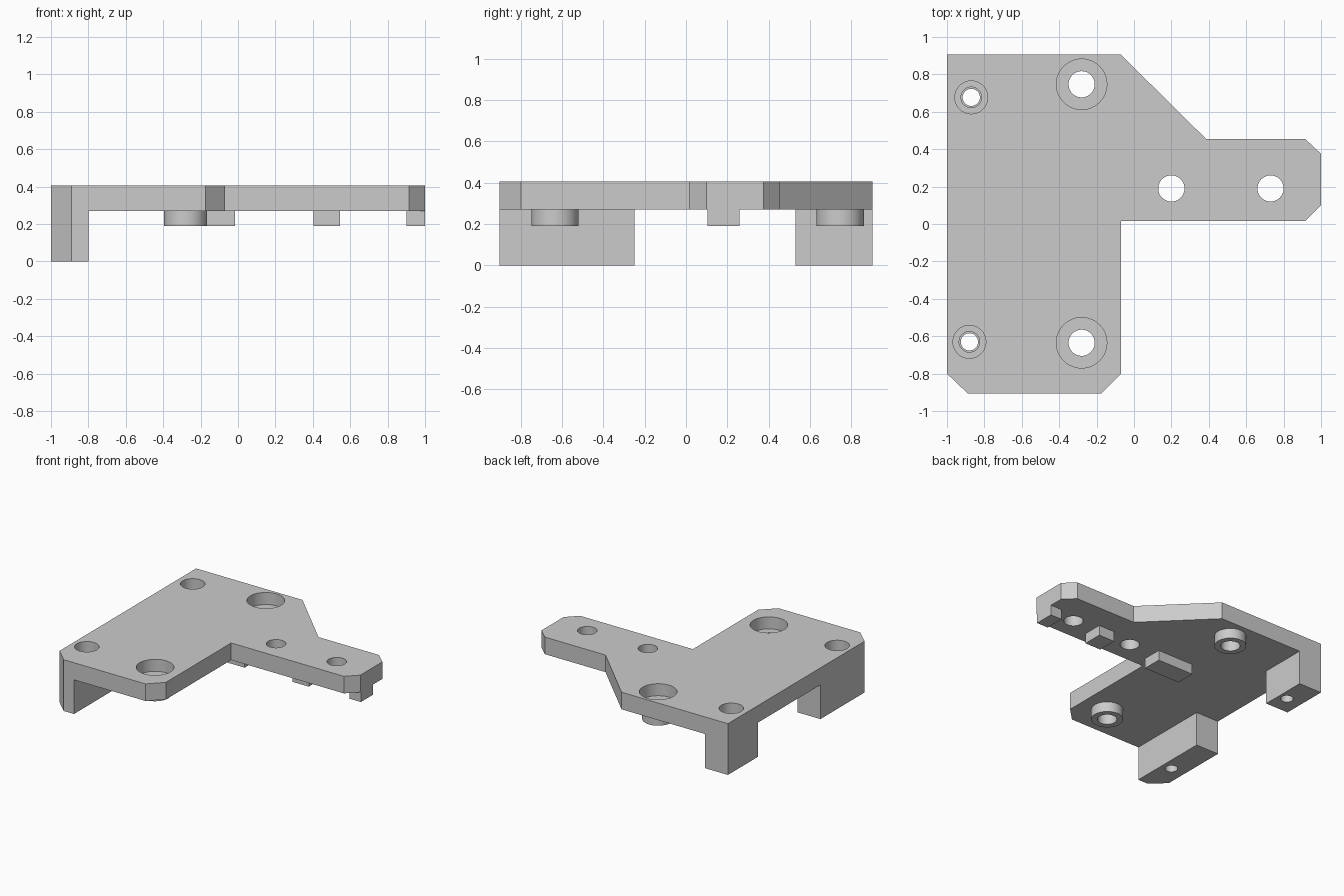
import bpy, bmesh, math

cube = bpy.data.objects.get("Cube")
if cube:
    bpy.data.objects.remove(cube, do_unlink=True)

grey = bpy.data.materials.new("plain_grey")
grey.use_nodes = True
grey.diffuse_color = (0.6, 0.6, 0.6, 1)
grey.node_tree.nodes["Principled BSDF"].inputs["Base Color"].default_value = (0.6, 0.6, 0.6, 1)

PLATE_BOTTOM, PLATE_TOP = 0.27, 0.405
TAB_BOTTOM, BORE_FLOOR = 0.19, 0.31
OVERLAP = 0.33  # lower parts run up into the plate


def prism(name, outline, z0, z1):
    """Extrude a closed xy outline between two heights."""
    bm = bmesh.new()
    face = bm.faces.new([bm.verts.new((x, y, z0)) for x, y in outline])
    up = bmesh.ops.extrude_face_region(bm, geom=[face])["geom"]
    verts = [v for v in up if isinstance(v, bmesh.types.BMVert)]
    bmesh.ops.translate(bm, verts=verts, vec=(0, 0, z1 - z0))
    bmesh.ops.recalc_face_normals(bm, faces=bm.faces)
    mesh = bpy.data.meshes.new(name)
    bm.to_mesh(mesh)
    bm.free()
    mesh.materials.append(grey)
    obj = bpy.data.objects.new(name, mesh)
    bpy.context.collection.objects.link(obj)
    return obj


def box(name, x0, x1, y0, y1, z0, z1):
    return prism(name, [(x0, y0), (x1, y0), (x1, y1), (x0, y1)], z0, z1)


def cylinder(name, x, y, r, z0, z1, sides=48):
    angles = [2 * math.pi * i / sides for i in range(sides)]
    return prism(name, [(x + r * math.cos(a), y + r * math.sin(a)) for a in angles], z0, z1)


def combine(target, other, operation):
    """Apply a boolean and remove the helper solid."""
    mod = target.modifiers.new(operation.lower(), 'BOOLEAN')
    mod.operation, mod.solver, mod.object = operation, 'EXACT', other
    bpy.ops.object.select_all(action='DESELECT')
    bpy.context.view_layer.objects.active = target
    target.select_set(True)
    bpy.ops.object.modifier_apply(modifier=mod.name)
    bpy.data.objects.remove(other, do_unlink=True)


# Main plate with its side arm
bracket = prism("mounting_bracket", [
    (-1, 0.905), (-1, -0.8), (-0.89, -0.905), (-0.175, -0.905), (-0.07, -0.8),
    (-0.07, 0.015), (0.915, 0.015), (1, 0.1), (1, 0.375), (0.915, 0.455),
    (0.385, 0.455), (-0.07, 0.905)], PLATE_BOTTOM, PLATE_TOP)

bosses = [(-0.28, -0.635), (-0.28, 0.747)]
leg_screws = [(-0.88, -0.63), (-0.87, 0.677)]
arm_holes = [(0.2, 0.19), (0.73, 0.19)]

# Legs, locating tabs and round bosses under the plate
solids = [
    prism("front_leg", [(-1, -0.8), (-0.89, -0.905), (-0.8, -0.905),
                        (-0.8, -0.25), (-1, -0.25)], 0, OVERLAP),
    box("back_leg", -1, -0.8, 0.53, 0.905, 0, OVERLAP)]
for x0, x1 in [(-0.33, -0.015), (0.405, 0.545), (0.9, 1)]:
    solids.append(box("tab", x0, x1, 0.105, 0.26, TAB_BOTTOM, OVERLAP))
for x, y in bosses:
    solids.append(cylinder("boss", x, y, 0.115, TAB_BOTTOM, OVERLAP))
for solid in solids:
    combine(bracket, solid, 'UNION')

# Counterbored and plain holes
holes = []
for x, y in bosses:
    holes += [(x, y, 0.135, BORE_FLOOR, 0.5), (x, y, 0.07, -0.1, 0.45)]
for x, y in leg_screws:
    holes += [(x, y, 0.088, BORE_FLOOR, 0.5), (x, y, 0.055, 0.14, 0.45),
              (x, y, 0.046, -0.1, 0.47)]
for x, y in arm_holes:
    holes.append((x, y, 0.07, -0.1, 0.5))
for hole in holes:
    combine(bracket, cylinder("hole_cutter", *hole), 'DIFFERENCE')

# Smooth round walls, crisp edges
bpy.ops.object.shade_smooth_by_angle(angle=math.radians(30))
